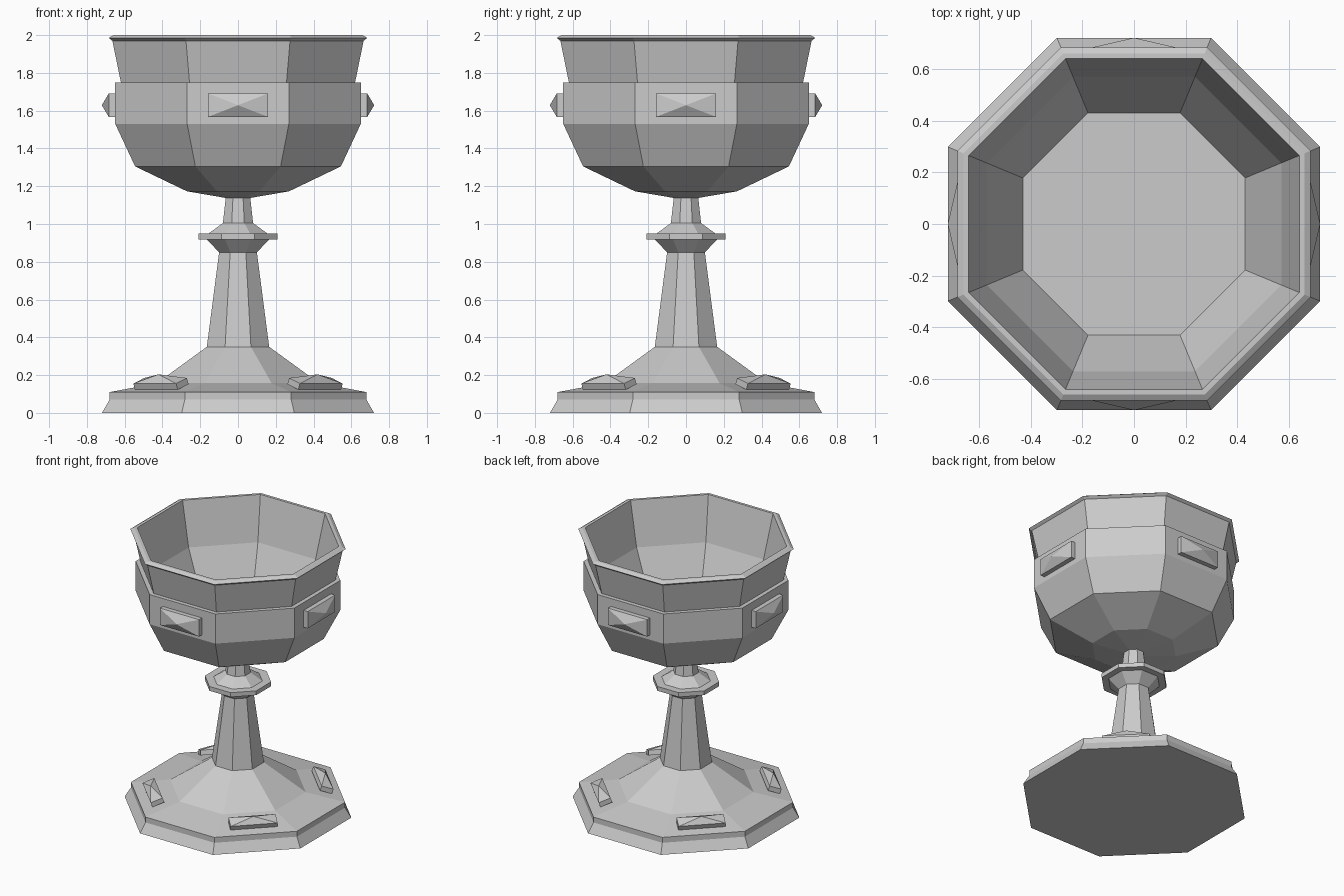
import bpy, bmesh
from math import pi, cos, sin, radians
from mathutils import Matrix

if "Cube" in bpy.data.objects:
    bpy.data.objects.remove(bpy.data.objects["Cube"])

SIDES = 8


def make_object(name, bm):
    mesh = bpy.data.meshes.new(name)
    bm.to_mesh(mesh)
    bm.free()
    obj = bpy.data.objects.new(name, mesh)
    bpy.context.collection.objects.link(obj)
    return obj


def lathe(name, profile, cap_start=False, cap_end=False):
    """Eight-sided turning; profile lists (centre-to-flat distance, height)."""
    bm = bmesh.new()
    rings = []
    for apothem, z in profile:
        r = apothem / cos(pi / SIDES)
        angles = [(i + 0.5) * 2 * pi / SIDES for i in range(SIDES)]
        rings.append([bm.verts.new((r * cos(a), r * sin(a), z)) for a in angles])
    for low, high in zip(rings, rings[1:]):
        for i in range(SIDES):
            j = (i + 1) % SIDES
            bm.faces.new((low[i], low[j], high[j], high[i]))
    if cap_start:
        bm.faces.new(rings[0][::-1])
    if cap_end:
        bm.faces.new(rings[-1])
    return make_object(name, bm)


def gem(name, half_w, half_h, depth, peak, angle, radius, z, tilt):
    """Slab with a pyramid top; its local z points outward after tilting."""
    bm = bmesh.new()
    corners = [(-half_h, -half_w), (half_h, -half_w), (half_h, half_w), (-half_h, half_w)]
    back = [bm.verts.new((x, y, -depth)) for x, y in corners]
    front = [bm.verts.new((x, y, 0)) for x, y in corners]
    apex = bm.verts.new((0, 0, peak))
    bm.faces.new(back[::-1])
    for i in range(4):
        j = (i + 1) % 4
        bm.faces.new((back[i], back[j], front[j], front[i]))
        bm.faces.new((front[i], front[j], apex))
    bm.transform(Matrix.Rotation(angle, 4, 'Z')
                 @ Matrix.Translation((radius, 0, z))
                 @ Matrix.Rotation(tilt, 4, 'Y'))
    return make_object(name, bm)


# Foot, stem, knob and neck meet on shared rings
lathe("foot", [(0.72, 0), (0.68, 0.07), (0.68, 0.11), (0.43, 0.157), (0.165, 0.35)],
      cap_start=True)
lathe("stem", [(0.165, 0.35), (0.10, 0.85)])
lathe("knob", [(0.10, 0.85), (0.165, 0.918), (0.21, 0.918), (0.21, 0.95),
               (0.155, 0.95), (0.08, 1.005)])
lathe("neck", [(0.08, 1.005), (0.065, 1.138)])

# Hollow bowl: outside, raised band, flared rim, then down the inside
lathe("bowl", [(0.065, 1.138), (0.27, 1.173), (0.545, 1.305), (0.65, 1.53),
               (0.65, 1.75), (0.62, 1.75), (0.665, 1.97), (0.684, 1.985),
               (0.66, 2.0), (0.64, 2.0), (0.57, 1.68), (0.43, 1.38)],
      cap_end=True)

# Gems: four on the bowl's axis faces, four on the foot's diagonal faces
for k in range(4):
    gem(f"bowl_gem_{k + 1}", 0.16, 0.0625, 0.04, 0.037,
        k * pi / 2, 0.684, 1.629, pi / 2)
    gem(f"foot_gem_{k + 1}", 0.16, 0.043, 0.035, 0.036,
        pi / 4 + k * pi / 2, 0.583, 0.17, radians(20))
